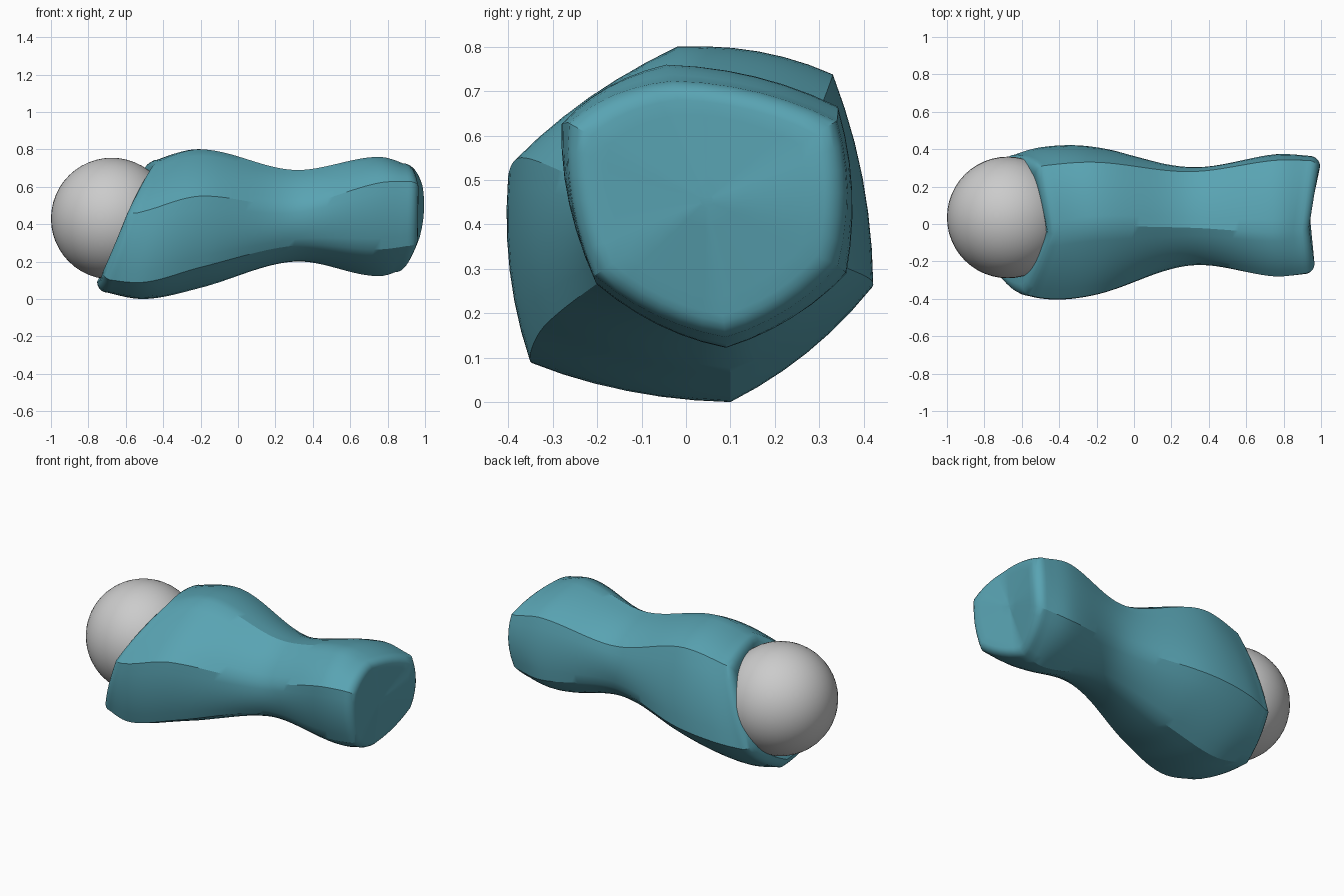
import bpy, bmesh, math
from mathutils import Vector

if "Cube" in bpy.data.objects:
    bpy.data.objects.remove(bpy.data.objects["Cube"])

# Six long ridges of the body: (y, z) at each key x
KEYS = [-0.75, -0.5, -0.2, 0.3, 0.75, 0.95]
RIDGES = [
    [(-.09, .56), (-.07, .70), (-.02, .80), (-.02, .69), (-.045, .76), (-.02, .70)],
    [(.27, .60), (.31, .69), (.33, .735), (.28, .59), (.34, .665), (.34, .63)],
    [(.33, .22), (.41, .25), (.41, .28), (.28, .33), (.36, .29), (.34, .31)],
    [(.10, .045), (.10, 0), (.10, .06), (.09, .20), (.09, .122), (.09, .19)],
    [(-.28, .11), (-.35, .09), (-.32, .17), (-.175, .285), (-.20, .265), (-.21, .29)],
    [(-.30, .41), (-.395, .47), (-.375, .55), (-.215, .50), (-.28, .62), (-.26, .63)],
]
LEFT = [-.46, -.53, -.70, -.76, -.73, -.60]
RIGHT = [.93, .985, .975, .90, .965, .965]
LEFT_MID, RIGHT_MID = -.58, .94
SIDE, STEPS, BULGE = 6, 44, .022


def ridge_at(pts, x):
    """Smooth curve through the ridge points."""
    p = [Vector(q) for q in pts]
    n = len(KEYS)

    def slope(i):
        a, b = max(i - 1, 0), min(i + 1, n - 1)
        return (p[b] - p[a]) / (KEYS[b] - KEYS[a])
    i = max(j for j in range(n - 1) if KEYS[j] <= x or j == 0)
    h = KEYS[i + 1] - KEYS[i]
    t = (x - KEYS[i]) / h
    return (p[i] * (2*t**3 - 3*t**2 + 1) + slope(i) * h * (t**3 - 2*t**2 + t)
            + p[i + 1] * (3*t**2 - 2*t**3) + slope(i + 1) * h * (t**3 - t**2))


def section(u):
    """Hexagonal section with slightly bowed sides, u = 0 left to 1 right."""
    corners = []
    for pts, l, r in zip(RIDGES, LEFT, RIGHT):
        x = l + (r - l) * u
        corners.append(Vector((x, *ridge_at(pts, x))))
    mid = sum(corners, Vector()) / 6
    ring = []
    for i in range(6):
        a, b = corners[i], corners[(i + 1) % 6]
        out = (a + b) / 2 - mid
        out.x = 0
        out.normalize()
        for k in range(SIDE):
            s = k / SIDE
            v = a.lerp(b, s) + out * BULGE * 4 * s * (1 - s)
            if i == 1:
                v.x += .02 * u ** 8 * 4 * s * (1 - s)
            ring.append(v)
    return ring, mid


def cap(u, sign, mid_x):
    """Rounded rim followed by rings closing on the middle of the end."""
    ring, mid = section(u)
    r = .055
    rings = []
    for a in (18, 36, 54, 72, 90):
        a = math.radians(a)
        k = 1 - r / .33 * (1 - math.cos(a))
        rings.append([Vector((v.x + sign * r * math.sin(a),
                              mid.y + (v.y - mid.y) * k,
                              mid.z + (v.z - mid.z) * k)) for v in ring])
    rim = rings[-1]
    centre = Vector((mid_x, mid.y, mid.z))
    for k in (.85, .65, .45, .25, .06):
        rings.append([centre.lerp(v, k) for v in rim])
    return rings


# Body: lofted handle with faceted sides
u0, u1 = .037, .965
loft = [section(u0 + (u1 - u0) * i / STEPS)[0] for i in range(STEPS + 1)]
loft = cap(u0, -1, LEFT_MID)[::-1] + loft + cap(u1, 1, RIGHT_MID)
bm = bmesh.new()
rows = [[bm.verts.new(v) for v in ring] for ring in loft]
n = SIDE * 6
for a, b in zip(rows, rows[1:]):
    for i in range(n):
        j = (i + 1) % n
        bm.faces.new((a[i], a[j], b[j], b[i]))
bm.faces.new(rows[0])
bm.faces.new(rows[-1])
bmesh.ops.recalc_face_normals(bm, faces=bm.faces)
mesh = bpy.data.meshes.new("handle_body")
bm.to_mesh(mesh)
bm.free()
body = bpy.data.objects.new("handle_body", mesh)
bpy.context.collection.objects.link(body)
teal = bpy.data.materials.new("teal")
teal.diffuse_color = (.1, .37, .45, 1)
teal.use_nodes = True
teal.node_tree.nodes["Principled BSDF"].inputs["Base Color"].default_value = teal.diffuse_color
mesh.materials.append(teal)
bpy.context.view_layer.objects.active = body
body.select_set(True)
bpy.ops.object.shade_smooth_by_angle(angle=math.radians(28))
body.select_set(False)

# Ball set into the slanted end
bpy.ops.mesh.primitive_uv_sphere_add(segments=48, ring_count=24, radius=.325,
                                     location=(-.675, .035, .43))
bpy.context.object.name = "ball"
bpy.ops.object.shade_smooth()
